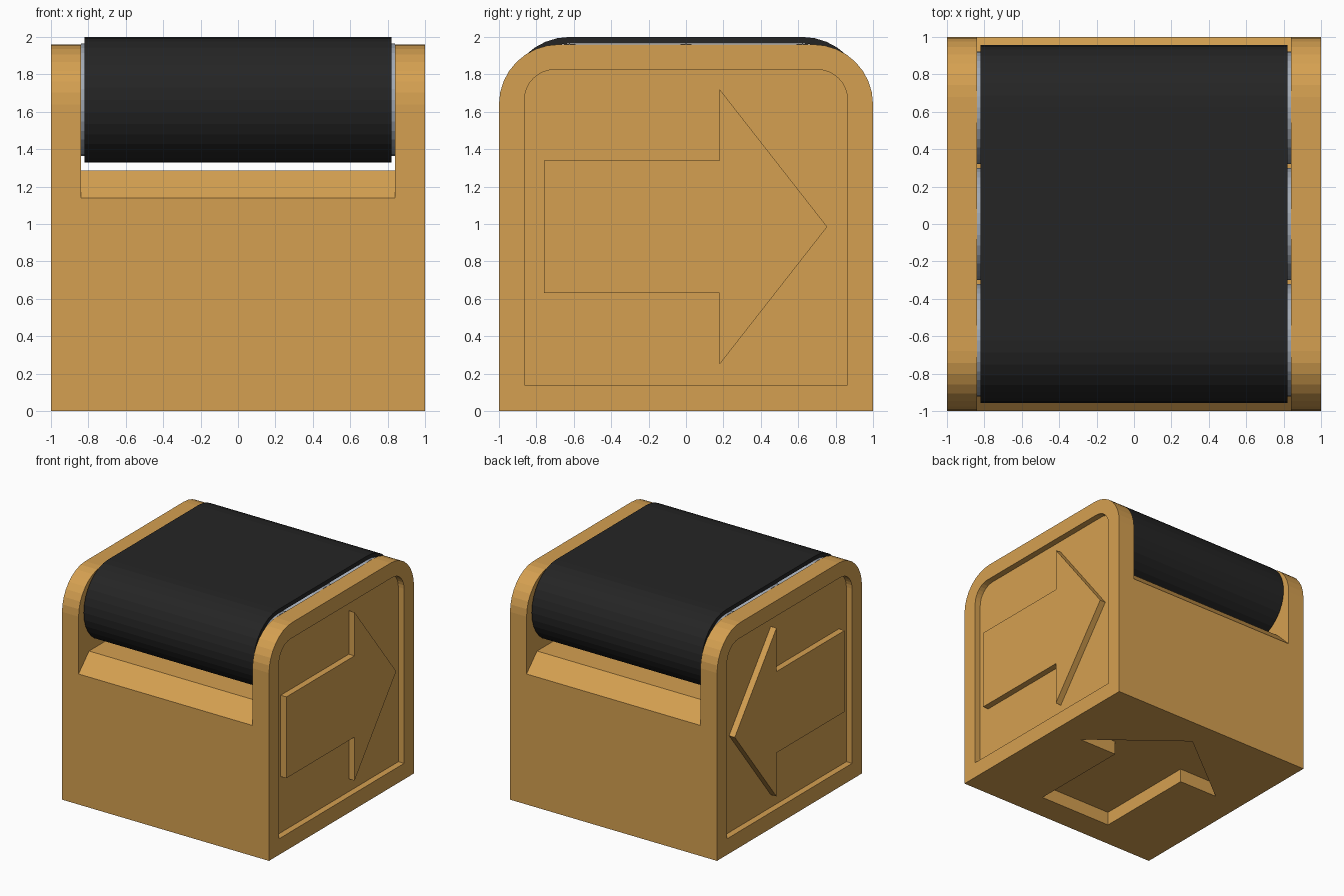
import bpy, bmesh, math

if "Cube" in bpy.data.objects:
    bpy.data.objects.remove(bpy.data.objects["Cube"])


def material(name, rgb):
    m = bpy.data.materials.new(name)
    m.diffuse_color = (*rgb, 1)
    m.use_nodes = True
    m.node_tree.nodes["Principled BSDF"].inputs["Base Color"].default_value = m.diffuse_color
    return m


ORANGE = material("orange casing", (0.665, 0.352, 0.082))
BLACK = material("black rubber", (0.018, 0.018, 0.018))
GREY = material("grey metal", (0.36, 0.40, 0.46))


def prism(name, pts, a, b, mat, axis="x"):
    """Extrude a 2D outline from a to b: (y, z) along x, or (x, y) along z."""
    place = (lambda p, t: (t, p[0], p[1])) if axis == "x" else (lambda p, t: (p[0], p[1], t))
    bm = bmesh.new()
    lo = [bm.verts.new(place(p, a)) for p in pts]
    hi = [bm.verts.new(place(p, b)) for p in pts]
    bm.faces.new(lo)
    bm.faces.new(hi)
    n = len(pts)
    for i in range(n):
        j = (i + 1) % n
        bm.faces.new((lo[i], lo[j], hi[j], hi[i]))
    bmesh.ops.recalc_face_normals(bm, faces=bm.faces)
    me = bpy.data.meshes.new(name)
    bm.to_mesh(me)
    bm.free()
    me.materials.append(mat)
    ob = bpy.data.objects.new(name, me)
    bpy.context.collection.objects.link(ob)
    return ob


def arc(cy, cz, r, a0, a1, n):
    return [(cy + r * math.cos(math.radians(a0 + (a1 - a0) * i / n)),
             cz + r * math.sin(math.radians(a0 + (a1 - a0) * i / n))) for i in range(n + 1)]


def round_top(w, z0, z1, r, n):
    """Rectangle with two rounded upper corners."""
    return ([(-w, z0), (w, z0)] + arc(w - r, z1 - r, r, 0, 90, n)
            + arc(r - w, z1 - r, r, 90, 180, n))


def cut(target, cutter):
    """Subtract the cutter, then remove it."""
    mod = target.modifiers.new("cut", "BOOLEAN")
    mod.operation, mod.solver, mod.object = "DIFFERENCE", "EXACT", cutter
    cutter.hide_render = True
    bpy.context.view_layer.objects.active = target
    bpy.ops.object.modifier_apply(modifier=mod.name)
    bpy.data.objects.remove(cutter)


# Arrow pointing towards the back, as (across, along)
ARROW = [(-0.355, -0.76), (0.355, -0.76), (0.355, 0.18), (0.735, 0.18),
         (0, 0.755), (-0.735, 0.18), (-0.355, 0.18)]

# Casing: rounded block with a chamfered channel along the top
casing = prism("casing", round_top(1, 0, 1.96, 0.32, 8), -1, 1, ORANGE)
channel = [(-1.1, 1.04), (-0.855, 1.285), (0.855, 1.285), (1.1, 1.04), (1.1, 2.2), (-1.1, 2.2)]
cut(casing, prism("channel_cutter", channel, -0.84, 0.84, ORANGE))

# Recessed side panels with raised arrows flush with the rim
DEPTH = 0.055
for s, side in ((1, "right"), (-1, "left")):
    cut(casing, prism("panel_cutter", round_top(0.863, 0.14, 1.825, 0.16, 8),
                      s * (1 - DEPTH), s * 1.1, ORANGE))
    prism(side + "_arrow", [(v, 0.985 + u) for u, v in ARROW],
          s * (1 - DEPTH - 0.01), s, ORANGE)

# Arrow sunk into the underside
cut(casing, prism("bottom_cutter", ARROW, -0.1, 0.12, ORANGE, "z"))

# Rollers between the cheeks
CZ = 1.664
for name, y in (("front", -0.622), ("middle", 0), ("back", 0.622)):
    prism(name + "_roller", arc(y, CZ, 0.3, 0, 360, 32)[:-1], -0.84, 0.84, GREY)


# Belt: closed loop around the rollers
def loop(r):
    return arc(0.622, CZ, r, -90, 90, 16) + arc(-0.622, CZ, r, 90, 270, 16)


belt = prism("belt", loop(0.336), -0.82, 0.82, BLACK)
cut(belt, prism("belt_cutter", loop(0.301), -0.9, 0.9, BLACK))
